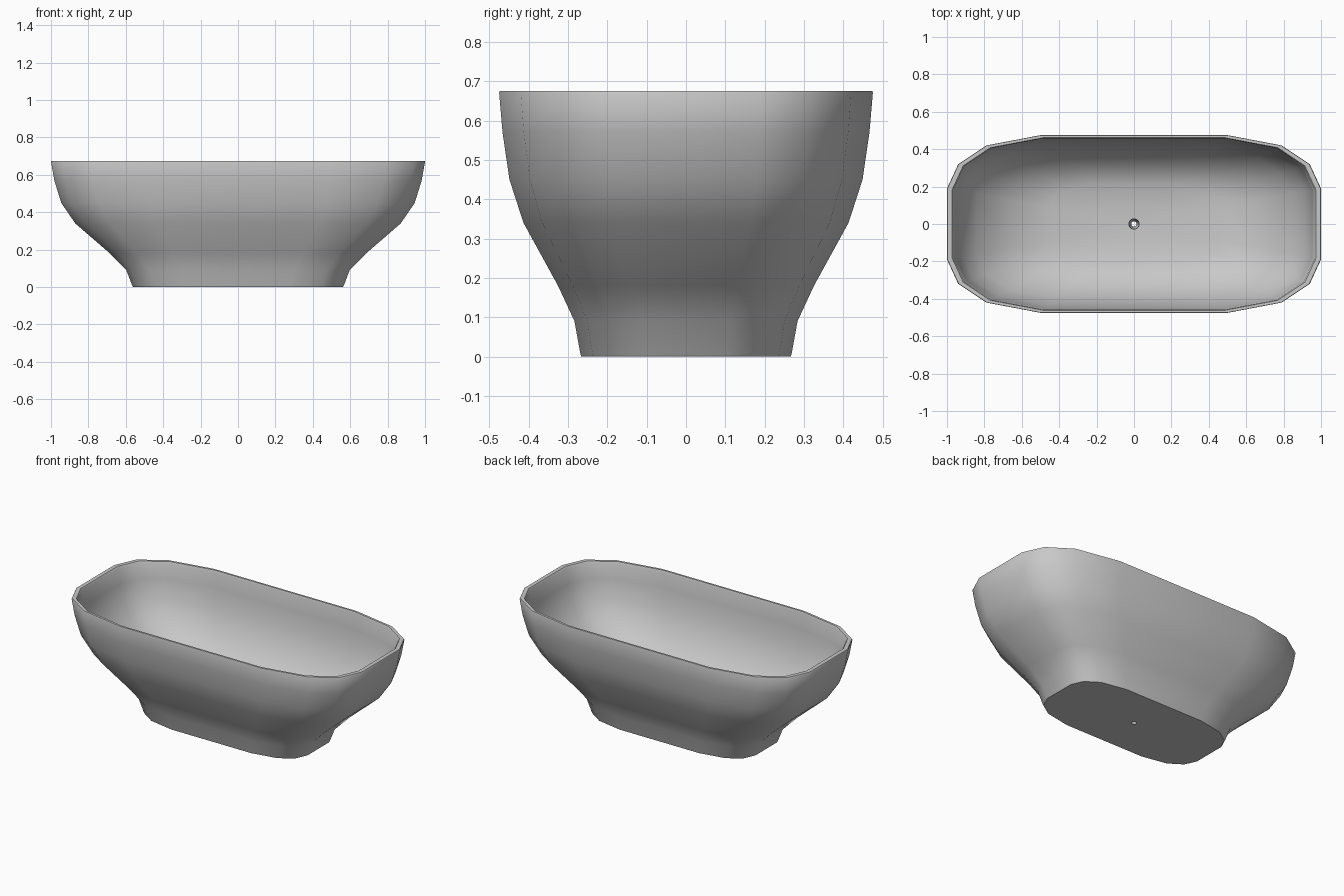
import bpy
import bmesh
import math

cube = bpy.data.objects.get("Cube")
if cube:
    bpy.data.objects.remove(cube)

# Single glazed material
glaze = bpy.data.materials.new("light_grey_glaze")
glaze.use_nodes = True
colour = (0.58, 0.58, 0.58, 1)
glaze.diffuse_color = colour
glaze.node_tree.nodes["Principled BSDF"].inputs["Base Color"].default_value = colour

# Rim outline: one quarter, mirrored into a 16-sided loop
quarter = [(1, 0.19), (0.94, 0.32), (0.79, 0.42), (0.5, 0.475)]
half = quarter + [(-x, y) for x, y in reversed(quarter)]
outline = half + [(-x, -y) for x, y in half]

# (scale, height) of each ring: base, outer wall, rim, inner wall, floor
profile = [
    (0.2, 0), (0.56, 0), (0.565, 0.006), (0.597, 0.09), (0.685, 0.18),
    (0.87, 0.34), (0.945, 0.45), (0.982, 0.57), (1, 0.67), (0.997, 0.675),
    (0.972, 0.675), (0.965, 0.665), (0.952, 0.57), (0.917, 0.45),
    (0.842, 0.35), (0.66, 0.2), (0.45, 0.155), (0.2, 0.142),
]


def drain_ring(radius, z):
    """Small round loop matched point for point to the outline."""
    n = len(outline)
    return [(radius * math.cos((i + 0.5) * math.tau / n),
             radius * math.sin((i + 0.5) * math.tau / n), z) for i in range(n)]


rings = [[(x * s, y * s, z) for x, y in outline] for s, z in profile]
rings += [drain_ring(0.028, 0.14), drain_ring(0.014, 0)]

# Loft the rings into a closed shell with the drain running through it
bm = bmesh.new()
loops = [[bm.verts.new(p) for p in ring] for ring in rings]
for k, lower in enumerate(loops):
    upper = loops[(k + 1) % len(loops)]
    for i in range(len(lower)):
        j = (i + 1) % len(lower)
        bm.faces.new((lower[i], lower[j], upper[j], upper[i]))
bmesh.ops.recalc_face_normals(bm, faces=bm.faces)

mesh = bpy.data.meshes.new("bathtub")
bm.to_mesh(mesh)
bm.free()
mesh.materials.append(glaze)
tub = bpy.data.objects.new("bathtub", mesh)
bpy.context.collection.objects.link(tub)

# Smooth walls, crisp base and drain edges
bpy.ops.object.select_all(action="DESELECT")
tub.select_set(True)
bpy.context.view_layer.objects.active = tub
bpy.ops.object.shade_smooth_by_angle(angle=math.radians(42))
